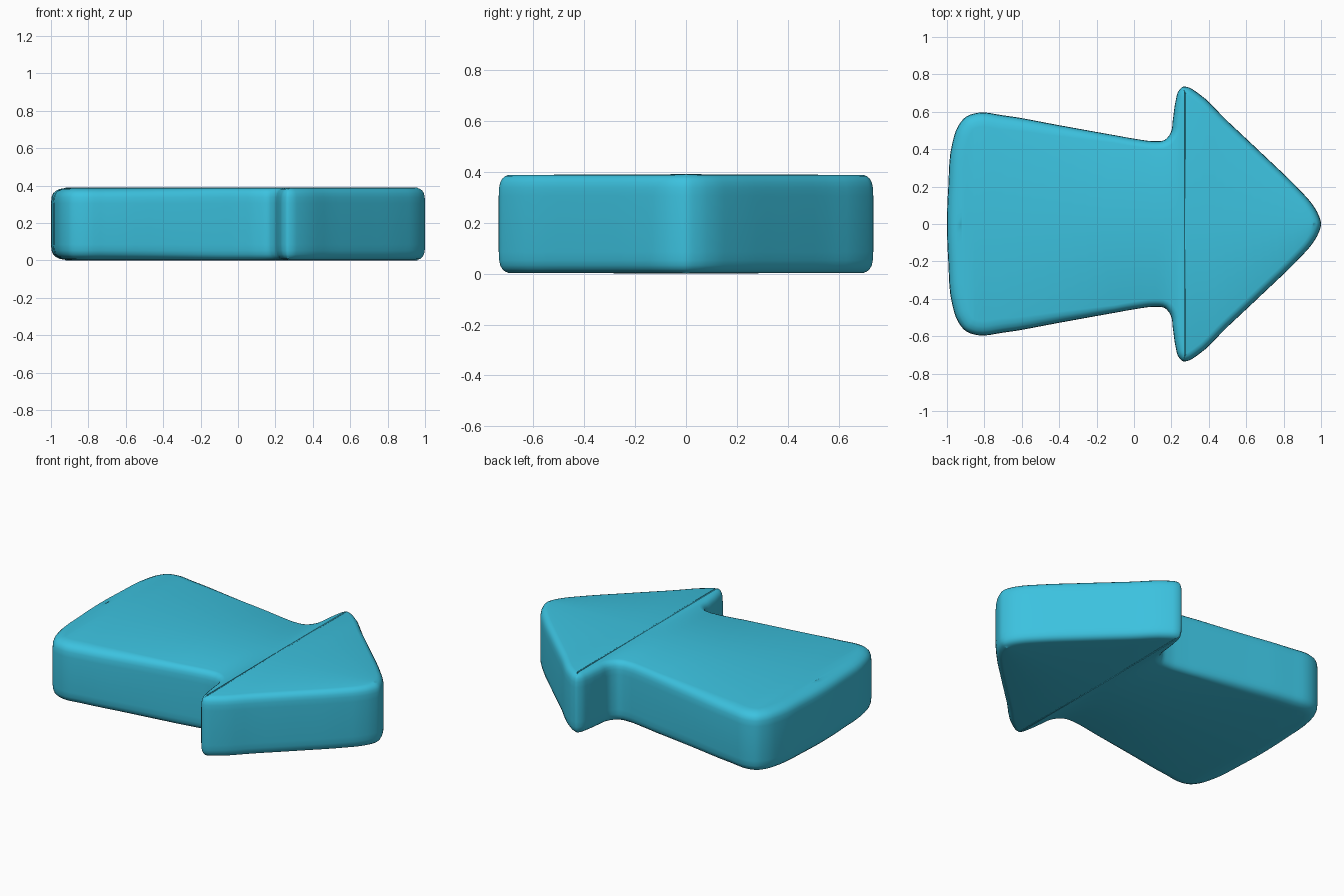
import bpy, bmesh
from mathutils import Vector

if "Cube" in bpy.data.objects:
    bpy.data.objects.remove(bpy.data.objects["Cube"])

H = 0.39
# Upper half of the arrow outline, from tail centre to tip
half = [(-1.0, 0), (-0.993, 0.2), (-0.972, 0.43), (-0.942, 0.52), (-0.90, 0.572),
        (-0.84, 0.594), (-0.7, 0.581), (-0.4, 0.528), (-0.1, 0.474), (0.02, 0.453),
        (0.1, 0.443), (0.165, 0.45), (0.195, 0.485), (0.208, 0.56), (0.223, 0.66),
        (0.238, 0.71), (0.262, 0.734), (0.29, 0.731), (0.335, 0.705), (0.5, 0.55),
        (0.7, 0.362), (0.88, 0.188), (0.95, 0.11), (0.985, 0.052), (1.0, 0)]
ctrl = [Vector(p) for p in half] + [Vector((x, -y)) for x, y in half[-2:0:-1]]


def smooth_loop(pts, steps):
    """Closed Hermite curve with chord-length tangents."""
    n = len(pts)
    d = [(pts[(i + 1) % n] - pts[i]).length for i in range(n)]
    tan = []
    for i in range(n):
        a, b = d[i - 1], d[i]
        tan.append(((pts[i] - pts[i - 1]) / a * b + (pts[(i + 1) % n] - pts[i]) / b * a) / (a + b))
    out = []
    for i in range(n):
        p, q = pts[i], pts[(i + 1) % n]
        m0, m1 = tan[i] * d[i], tan[(i + 1) % n] * d[i]
        for k in range(steps):
            t = k / steps
            t2, t3 = t * t, t * t * t
            out.append(p * (2*t3 - 3*t2 + 1) + m0 * (t3 - 2*t2 + t) + q * (3*t2 - 2*t3) + m1 * (t3 - t2))
    return out


loop = smooth_loop(ctrl, 4)
n = len(loop)
inward = []
for i in range(n):
    t = (loop[(i + 1) % n] - loop[i - 1]).normalized()
    inward.append(Vector((t.y, -t.x)))

# Rounded edge section: (inset, height), mirrored for the top edge
edge = [(0.048, 0.003), (0.03, 0.008), (0.016, 0.018), (0.007, 0.032), (0.002, 0.052), (0, 0.085)]
section = edge + [(o, H - z) for o, z in reversed(edge)]

bm = bmesh.new()
rings = []
for off, z in section:
    ring = []
    for p, d in zip(loop, inward):
        k = 0.85 + 0.75 * min(1, max(0, (-0.1 - p.x) / 0.6))  # softer toward the tail
        q = p + d * off * k
        ring.append(bm.verts.new((q.x, q.y, z)))
    rings.append(ring)
for a, b in zip(rings, rings[1:]):
    for i in range(n):
        j = (i + 1) % n
        bm.faces.new((a[i], a[j], b[j], b[i]))


# Very slightly domed top and bottom, stitched across the centre line
def cap(ring, z):
    m = n // 2
    mid = [bm.verts.new((ring[i].co.x, 0, z)) for i in range(1, m)]
    for side in (1, -1):
        row = [ring[0]] + mid + [ring[m]]
        rim = [ring[(side * i) % n] for i in range(m + 1)]
        bm.faces.new((row[0], rim[1], row[1]))
        for i in range(1, m - 1):
            bm.faces.new((row[i], rim[i], rim[i + 1], row[i + 1]))
        bm.faces.new((row[m - 1], rim[m - 1], row[m]))


cap(rings[0], 0.0)
cap(rings[-1], H)
bmesh.ops.recalc_face_normals(bm, faces=bm.faces)
for f in bm.faces:
    f.smooth = True

mesh = bpy.data.meshes.new("arrow_block")
bm.to_mesh(mesh)
bm.free()
obj = bpy.data.objects.new("arrow_block", mesh)
bpy.context.collection.objects.link(obj)

mat = bpy.data.materials.new("sky blue")
mat.diffuse_color = (0.045, 0.54, 0.74, 1)
mat.use_nodes = True
mat.node_tree.nodes["Principled BSDF"].inputs["Base Color"].default_value = mat.diffuse_color
mesh.materials.append(mat)
